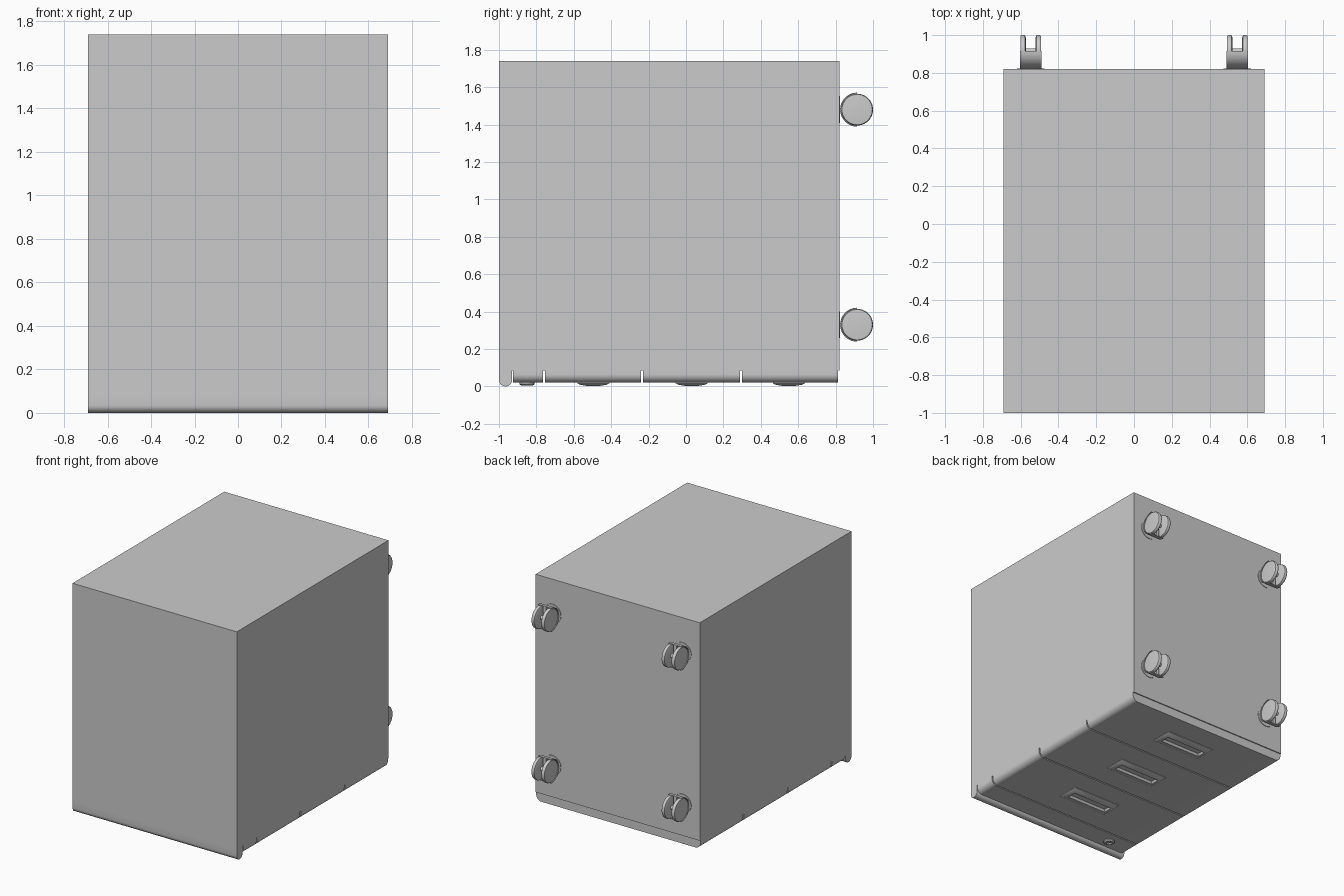
import bpy, bmesh, math
from mathutils import Matrix, Vector

cube = bpy.data.objects.get("Cube")
if cube:
    bpy.data.objects.remove(cube, do_unlink=True)

HALF_W, FRONT, BACK, TOP = 0.69, -1.0, 0.82, 1.74
FACE, SEAM = 0.02, 0.085      # drawer face height, carcass start


def finish(name, bm, smooth=True):
    bmesh.ops.recalc_face_normals(bm, faces=bm.faces)
    mesh = bpy.data.meshes.new(name)
    bm.to_mesh(mesh)
    bm.free()
    obj = bpy.data.objects.new(name, mesh)
    bpy.context.collection.objects.link(obj)
    if smooth:
        bpy.ops.object.select_all(action='DESELECT')
        obj.select_set(True)
        bpy.context.view_layer.objects.active = obj
        bpy.ops.object.shade_smooth_by_angle(angle=math.radians(35))
    return obj


def box(name, lo, hi):
    lo, hi = Vector(lo), Vector(hi)
    bm = bmesh.new()
    bmesh.ops.create_cube(bm, size=1, matrix=Matrix.Translation((lo + hi) / 2)
                          @ Matrix.Diagonal((*(hi - lo), 1)))
    return finish(name, bm, False)


def extrude(name, outline, vec):
    """Sweep a closed 3D outline along a vector into a solid."""
    bm = bmesh.new()
    face = bm.faces.new([bm.verts.new(p) for p in outline])
    new = bmesh.ops.extrude_face_region(bm, geom=[face], use_keep_orig=True)
    bmesh.ops.translate(bm, vec=vec, verts=[
        g for g in new["geom"] if isinstance(g, bmesh.types.BMVert)])
    return finish(name, bm)


def arc(cx, cy, r, a0, a1, n=10):
    steps = [math.radians(a0 + (a1 - a0) * i / n) for i in range(n + 1)]
    return [(cx + r * math.cos(a), cy + r * math.sin(a)) for a in steps]


def loft(name, rings):
    """Join matching point rings, capping both ends."""
    bm = bmesh.new()
    loops = [[bm.verts.new(p) for p in ring] for ring in rings]
    for a, b in zip(loops, loops[1:]):
        for i in range(len(a)):
            j = (i + 1) % len(a)
            bm.faces.new((a[i], a[j], b[j], b[i]))
    bm.faces.new(loops[0])
    bm.faces.new(loops[-1])
    return finish(name, bm)


def disc_rings(center, profile, axis, n=40):
    """Circles of (offset, radius) stacked along the x, y or z axis."""
    rings = []
    for off, r in profile:
        ring = []
        for u, v in arc(0, 0, r, 0, 360, n)[:-1]:
            p = {"x": (off, u, v), "y": (u, off, v), "z": (u, v, off)}[axis]
            ring.append(Vector(center) + Vector(p))
        rings.append(ring)
    return rings


# Carcass and the rounded lip of the cabinet top
box("carcass", (-HALF_W, FRONT, SEAM), (HALF_W, BACK, TOP))
lip = [(FRONT, SEAM)] + arc(-0.965, 0.035, 0.035, 180, 360) + [(-0.93, SEAM)]
extrude("top_lip", [(-HALF_W, y, z) for y, z in lip], (2 * HALF_W, 0, 0))

# Drawer fronts with rounded side edges
R = 0.045
section = ([(-HALF_W, SEAM)]
           + arc(-HALF_W + R, FACE + R, R, 180, 270)
           + arc(HALF_W - R, FACE + R, R, 270, 360)
           + [(HALF_W, SEAM)])
spans = {"lock_panel": (-0.926, -0.764), "upper_drawer": (-0.755, -0.24),
         "middle_drawer": (-0.23, 0.29), "lower_drawer": (0.3, 0.812)}
for name, (y0, y1) in spans.items():
    extrude(name, [(x, y0, z) for x, z in section], (0, y1 - y0, 0))

# Recessed handles: (half length, half width, height) of each rectangle
STEPS = [(0.205, 0.085, 0.025), (0.205, 0.085, 0.016), (0.195, 0.07, 0.009),
         (0.17, 0.035, 0.003), (0.16, 0.025, 0.019)]
for name, y in (("upper", -0.495), ("middle", 0.03), ("lower", 0.55)):
    loft(name + "_handle",
         [[(sx * a, y + sy * b, z) for sx, sy in
           ((-1, -1), (1, -1), (1, 1), (-1, 1))] for a, b, z in STEPS])

# Lock
loft("lock", disc_rings((-0.48, -0.85, 0), [
    (0.03, 0.04), (0.012, 0.04), (0.004, 0.03), (0.004, 0.02), (0.014, 0.018)], "z"))
box("lock_keyway", (-0.484, -0.862, 0.008), (-0.476, -0.838, 0.02))

# Twin-wheel casters
AXLE_Y, WHEEL_R = 0.915, 0.085
WHEEL = [(0.026, 0.072), (0.03, 0.083), (0.036, WHEEL_R), (0.048, WHEEL_R),
         (0.054, 0.081), (0.055, 0.074)]
shell = arc(AXLE_Y, 0, 0.091, 90, 270, 20) + arc(AXLE_Y, 0, 0.086, 270, 90, 20)
web = arc(AXLE_Y, 0, 0.086, 90, 270, 20)
for side, x in (("left", 0.547), ("right", -0.547)):
    for level, z in (("front", 0.33), ("rear", 1.48)):
        tag = f"{level}_{side}_caster_"
        loft(tag + "plate", disc_rings((x, 0, z), [
            (BACK - 0.005, 0.072), (BACK + 0.004, 0.072)], "y"))
        extrude(tag + "hood", [(x - 0.056, y, z + h) for y, h in shell], (0.112, 0, 0))
        extrude(tag + "web", [(x - 0.012, y, z + h) for y, h in web], (0.024, 0, 0))
        loft(tag + "axle", disc_rings((x, AXLE_Y, z), [
            (-0.04, 0.015), (0.04, 0.015)], "x", 16))
        for end, s in (("outer", 1), ("inner", -1)):
            loft(tag + end + "_wheel", disc_rings(
                (x, AXLE_Y, z), [(s * o, r) for o, r in WHEEL], "x"))
